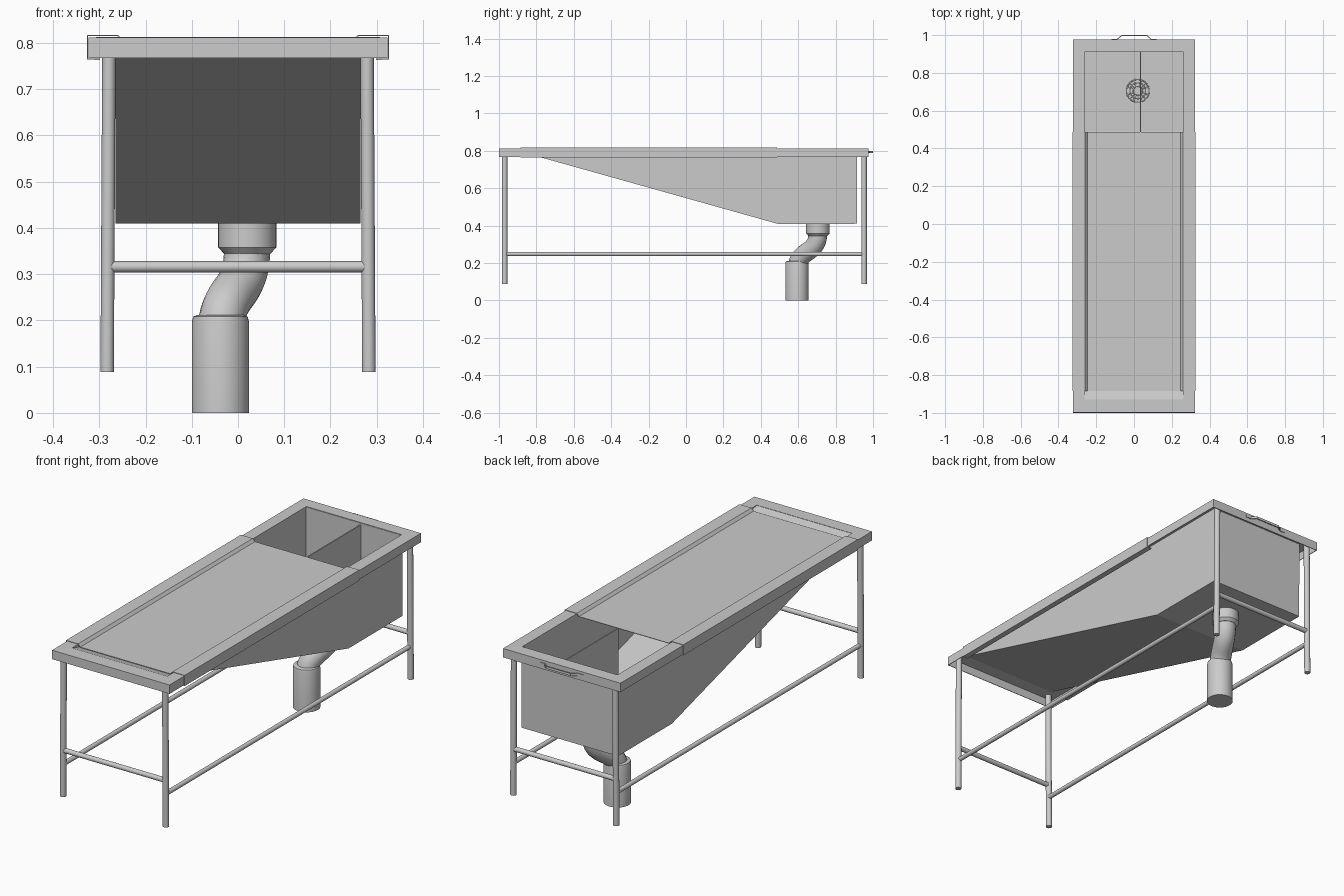
import bpy, bmesh
from math import cos, sin, pi
from mathutils import Vector

if "Cube" in bpy.data.objects:
    bpy.data.objects.remove(bpy.data.objects["Cube"])


def mesh_obj(name, verts, faces, thickness=0.0):
    me = bpy.data.meshes.new(name)
    me.from_pydata(verts, [], faces)
    bm = bmesh.new()
    bm.from_mesh(me)
    bmesh.ops.recalc_face_normals(bm, faces=bm.faces)
    bm.to_mesh(me)
    bm.free()
    ob = bpy.data.objects.new(name, me)
    bpy.context.collection.objects.link(ob)
    if thickness:
        m = ob.modifiers.new("thickness", 'SOLIDIFY')
        m.thickness = thickness
        m.offset = 0
    return ob


def smooth(ob):
    bpy.ops.object.select_all(action='DESELECT')
    ob.select_set(True)
    bpy.context.view_layer.objects.active = ob
    bpy.ops.object.shade_smooth_by_angle(angle=0.6)


def rod(name, a, b, r, sides=20):
    a, b = Vector(a), Vector(b)
    d = b - a
    bpy.ops.mesh.primitive_cylinder_add(vertices=sides, radius=r, depth=d.length, location=(a + b) / 2)
    ob = bpy.context.object
    ob.name = name
    ob.rotation_euler = d.to_track_quat('Z', 'Y').to_euler()
    smooth(ob)
    return ob


def box(name, lo, hi):
    lo, hi = Vector(lo), Vector(hi)
    bpy.ops.mesh.primitive_cube_add(size=1, location=(lo + hi) / 2)
    ob = bpy.context.object
    ob.name = name
    ob.scale = hi - lo
    return ob


def lathe(name, profile, x, y, n=40):
    verts = [(x + r * cos(2 * pi * i / n), y + r * sin(2 * pi * i / n), z)
             for r, z in profile for i in range(n)]
    faces = [(k * n + i, k * n + (i + 1) % n, (k + 1) * n + (i + 1) % n, (k + 1) * n + i)
             for k in range(len(profile) - 1) for i in range(n)]
    faces += [tuple(range(n)), tuple(range((len(profile) - 1) * n, len(profile) * n))]
    ob = mesh_obj(name, verts, faces)
    smooth(ob)
    return ob


def extrude_y(name, profile, y0, y1, thickness):
    n = len(profile)
    verts = [(x, y, z) for y in (y0, y1) for x, z in profile]
    return mesh_obj(name, verts, [(i, i + 1, n + i + 1, n + i) for i in range(n - 1)], thickness)


# rim: flat top frame with a folded-down skirt
def rect(x, y0, y1, z):
    return [(-x, y0, z), (x, y0, z), (x, y1, z), (-x, y1, z)]


rings = rect(0.262, -0.93, 0.912, 0.811) + rect(0.322, -0.998, 0.975, 0.811) + rect(0.322, -0.998, 0.975, 0.768)
mesh_obj("rim", rings, [(k + i, k + (i + 1) % 4, k + 4 + (i + 1) % 4, k + 4 + i)
                        for k in (0, 4) for i in range(4)], 0.004)

# basin: open wedge-shaped shell
side = [(-0.93, 0.81), (0.49, 0.411), (0.912, 0.411), (0.912, 0.81)]
mesh_obj("basin", [(x, y, z) for x in (-0.264, 0.264) for y, z in side],
         [(0, 1, 2, 3), (4, 5, 6, 7), (0, 1, 5, 4), (1, 2, 6, 5), (2, 3, 7, 6)], 0.004)

# divider in the deep compartment
box("divider", (0.032, 0.485, 0.412), (0.038, 0.911, 0.802))

# sliding tray with rails that wrap over the rim
half = [(0.248, 0.803), (0.26, 0.816), (0.325, 0.816), (0.325, 0.765), (0.298, 0.765)]
extrude_y("tray", [(-x, z) for x, z in reversed(half)] + half, -0.885, 0.487, 0.003)

# handle strip on the back
path = [(-0.12, 0.976), (-0.09, 0.978), (-0.065, 0.997), (0.07, 0.997), (0.09, 0.978), (0.12, 0.976)]
n = len(path)
mesh_obj("handle", [(x, y, z) for z in (0.788, 0.8) for x, y in path],
         [(i, i + 1, n + i + 1, n + i) for i in range(n - 1)], 0.005)

# legs and cross bars
for s, sn in ((-1, "left"), (1, "right")):
    for y, yn in ((-0.97, "front"), (0.952, "back")):
        rod(f"{yn}_{sn}_leg", (s * 0.283, y, 0.088), (s * 0.279, y, 0.81), 0.0145)
    rod(f"{sn}_side_bar", (s * 0.28, -0.97, 0.248), (s * 0.28, 0.952, 0.248), 0.011)
for y, yn in ((-0.97, "front"), (0.952, "back")):
    rod(f"{yn}_bar", (-0.28, y, 0.316), (0.28, y, 0.316), 0.012)

# drain: collar, S-bend and sleeve
DX, DY = 0.02, 0.705
SX, SY = -0.038, 0.593
lathe("drain_collar", [(0.063, 0.41), (0.063, 0.358), (0.05, 0.344)], DX, DY)
lathe("drain_sleeve", [(0.062, 0.0), (0.062, 0.195), (0.059, 0.208), (0.05, 0.212)], SX, SY)
cu = bpy.data.curves.new("drain_bend", 'CURVE')
cu.dimensions = '3D'
cu.bevel_depth = 0.05
cu.bevel_resolution = 8
cu.resolution_u = 20
sp = cu.splines.new('BEZIER')
sp.bezier_points.add(1)
for p, co, up in ((sp.bezier_points[0], (DX, DY, 0.36), -0.12), (sp.bezier_points[1], (SX, SY, 0.16), 0.12)):
    p.co = co
    p.handle_right = (co[0], co[1], co[2] + (up if up < 0 else -up))
    p.handle_left = (co[0], co[1], co[2] + abs(up))
bend = bpy.data.objects.new("drain_bend", cu)
bpy.context.collection.objects.link(bend)

# strainer grate on the basin floor
for r in (0.06, 0.042, 0.024):
    bpy.ops.mesh.primitive_torus_add(major_radius=r, minor_radius=0.003, major_segments=32,
                                     minor_segments=8, location=(DX, DY, 0.415))
    bpy.context.object.name = "strainer_ring"
    smooth(bpy.context.object)
for i in range(16):
    a = 2 * pi * i / 16
    rod("strainer_spoke", (DX + 0.024 * cos(a), DY + 0.024 * sin(a), 0.415),
        (DX + 0.06 * cos(a), DY + 0.06 * sin(a), 0.415), 0.002, 8)
